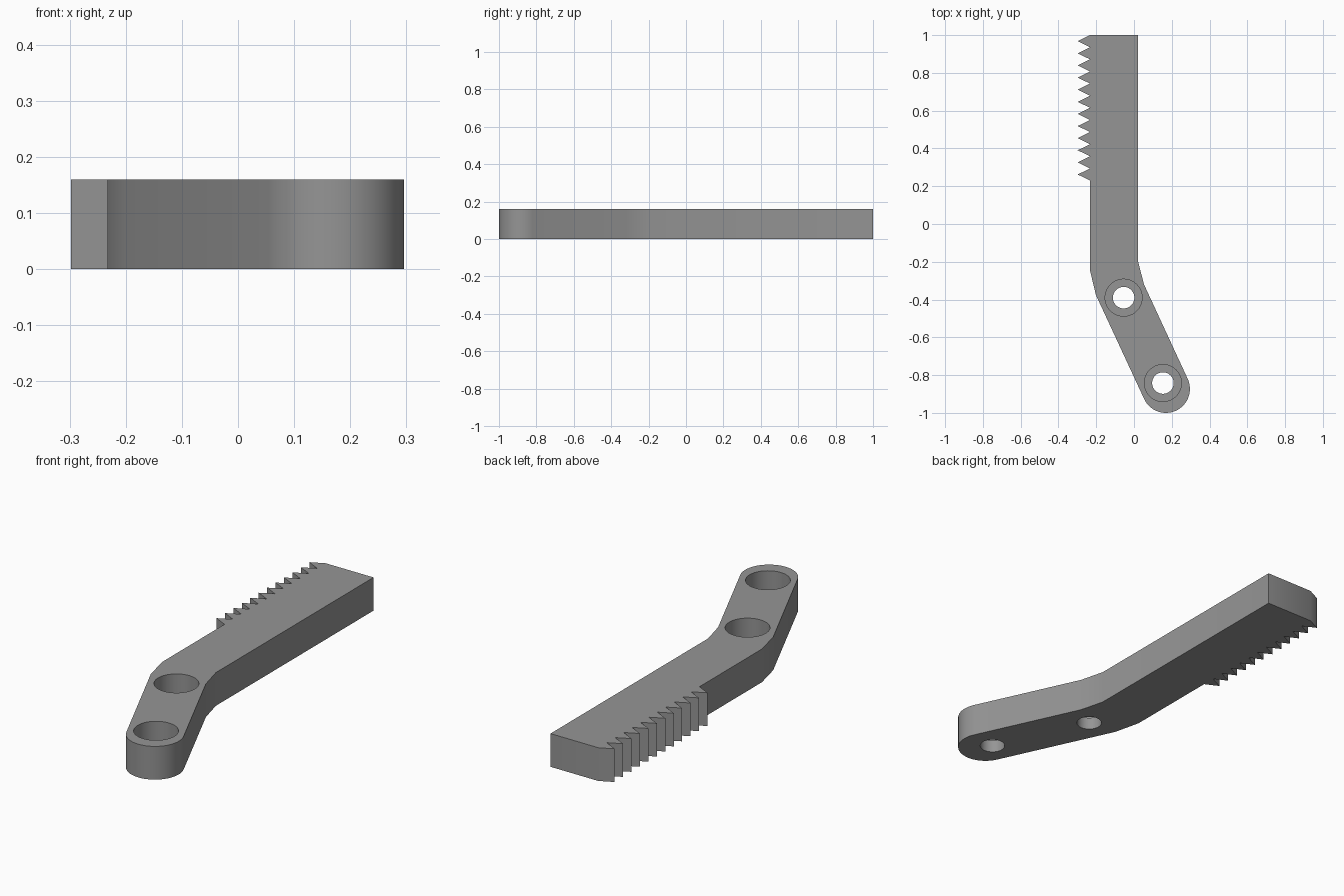
import bpy, bmesh, math

if "Cube" in bpy.data.objects:
    bpy.data.objects.remove(bpy.data.objects["Cube"])

THICK = 0.16
BORE_DEPTH = 0.1
HOLES = [(-0.055, -0.39), (0.153, -0.842)]

grey = bpy.data.materials.new("plain grey")
grey.diffuse_color = (0.3, 0.3, 0.3, 1)
grey.use_nodes = True
grey.node_tree.nodes["Principled BSDF"].inputs["Base Color"].default_value = grey.diffuse_color


def make_object(name, bm):
    mesh = bpy.data.meshes.new(name)
    bm.to_mesh(mesh)
    bm.free()
    mesh.materials.append(grey)
    obj = bpy.data.objects.new(name, mesh)
    bpy.context.collection.objects.link(obj)
    return obj


def extrude_outline(name, points, height):
    bm = bmesh.new()
    face = bm.faces.new([bm.verts.new((x, y, 0)) for x, y in points])
    top = bmesh.ops.extrude_face_region(bm, geom=[face])["geom"]
    for v in top:
        if isinstance(v, bmesh.types.BMVert):
            v.co.z = height
    bmesh.ops.recalc_face_normals(bm, faces=bm.faces)
    return make_object(name, bm)


# Toothed edge, running up the left side
teeth, y_low, y_high = 12, 0.23, 1.0
pitch = (y_high - y_low) / teeth
outline = []
for i in range(teeth):
    y = y_low + i * pitch
    outline += [(-0.233, y), (-0.298, y + pitch / 2)]
outline += [(-0.233, y_high)]

# Straight bar and the outer side of the bend
outline += [(0.022, 1.0), (0.022, -0.20), (0.053, -0.32)]

# Rounded end of the angled arm
cx, cy, r = 0.169, -0.873, 0.127
tilt = math.radians(24.7)
for i in range(33):
    a = tilt - math.pi * i / 32
    outline.append((cx + r * math.cos(a), cy + r * math.sin(a)))

# Inner side of the bend
outline += [(-0.202, -0.375), (-0.233, -0.245)]
arm = extrude_outline("toothed_arm", outline, THICK)


# Stepped holes: narrow through hole, wide counterbore from the top
def cut_cylinder(name, x, y, radius, z0, z1):
    bm = bmesh.new()
    bmesh.ops.create_cone(bm, cap_ends=True, segments=48, radius1=radius,
                          radius2=radius, depth=z1 - z0)
    bmesh.ops.translate(bm, verts=bm.verts, vec=(x, y, (z0 + z1) / 2))
    cutter = make_object(name, bm)
    cutter.hide_render = True
    mod = arm.modifiers.new(name, 'BOOLEAN')
    mod.operation = 'DIFFERENCE'
    mod.solver = 'EXACT'
    mod.object = cutter
    bpy.context.view_layer.objects.active = arm
    bpy.ops.object.modifier_apply(modifier=name)
    bpy.data.objects.remove(cutter)


for i, (x, y) in enumerate(HOLES):
    cut_cylinder(f"counterbore_{i}", x, y, 0.098, THICK - BORE_DEPTH, THICK + 0.1)
    cut_cylinder(f"through_hole_{i}", x, y, 0.057, -0.1, THICK)

# Smooth the curved walls, keep the edges sharp
bpy.ops.object.select_all(action='DESELECT')
arm.select_set(True)
bpy.context.view_layer.objects.active = arm
bpy.ops.object.shade_smooth_by_angle(angle=math.radians(30))
